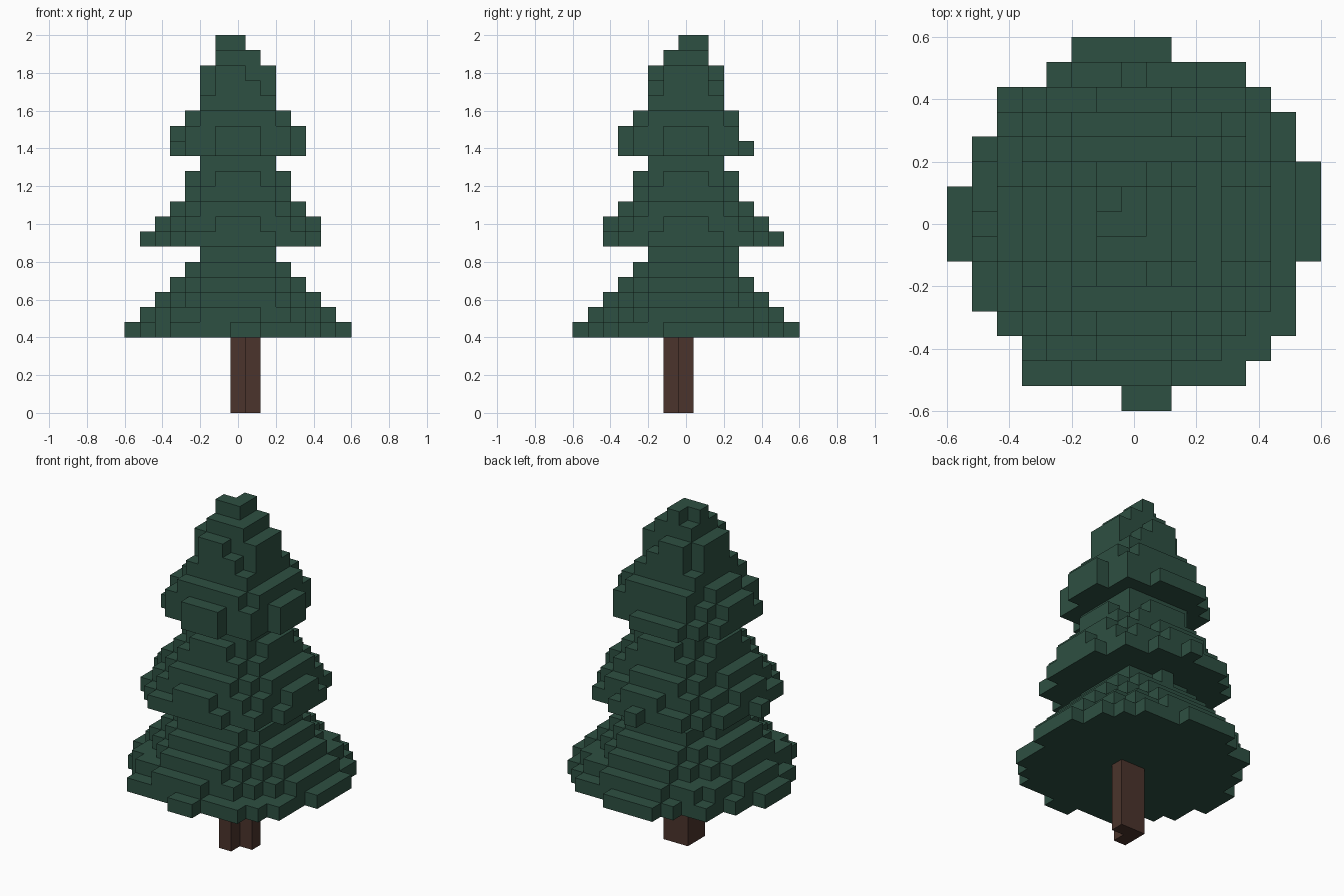
import bpy
import math
import random
from mathutils import Vector

random.seed(4)
CELL = 0.08

cube = bpy.data.objects.get("Cube")
if cube:
    bpy.data.objects.remove(cube, do_unlink=True)


def make_material(name, color):
    mat = bpy.data.materials.new(name)
    mat.use_nodes = True
    mat.diffuse_color = color
    mat.node_tree.nodes["Principled BSDF"].inputs["Base Color"].default_value = color
    return mat


def build_blocks(name, cells, mat):
    """Skin a set of grid cells with outward quads on the exposed sides only."""
    verts, faces = {}, []
    for cell in sorted(cells):
        centre = Vector(cell)
        for axis in range(3):
            for sign in (-1, 1):
                normal = Vector((0, 0, 0))
                normal[axis] = sign
                if tuple(int(c) for c in centre + normal) in cells:
                    continue
                u = Vector((0, 0, 0))
                u[(axis + 1) % 3] = 1
                v = normal.cross(u)
                quad = []
                for a, b in ((-1, -1), (1, -1), (1, 1), (-1, 1)):
                    corner = centre + (normal + u * a + v * b) / 2
                    quad.append(verts.setdefault(tuple(corner), len(verts)))
                faces.append(quad)
    points = [(x * CELL, y * CELL, (z + 0.5) * CELL) for x, y, z in verts]
    mesh = bpy.data.meshes.new(name)
    mesh.from_pydata(points, [], faces)
    mesh.materials.append(mat)
    obj = bpy.data.objects.new(name, mesh)
    bpy.context.collection.objects.link(obj)
    return obj


def ragged_disc(radius, level):
    """Round layer whose rim cells come and go a little."""
    limit = math.floor(radius)
    span = range(-limit, limit + 1)
    return {(x, y, level) for x in span for y in span
            if math.hypot(x, y) <= radius + random.uniform(-0.13, 0.13)}


green = make_material("pine green", (0.027, 0.080, 0.054, 1))
brown = make_material("bark brown", (0.070, 0.034, 0.025, 1))

# Trunk: three columns in an L
trunk = {(x, y, z) for x, y in ((0, -1), (0, 0), (1, 0)) for z in range(5)}
build_blocks("trunk", trunk, brown)

# Lowest branches: first and last cell of each row, front to back
foliage = set()
rows = [(0, 1), (-4, 4), (-4, 5), (-5, 6), (-6, 6), (-6, 6), (-7, 7), (-7, 7),
        (-7, 7), (-6, 7), (-6, 6), (-5, 6), (-5, 5), (-3, 4), (-2, 1)]
for y, (first, last) in enumerate(rows, -7):
    foliage |= {(x, y, 5) for x in range(first, last + 1)}

# Three tapering tiers: layer radii in cells, bottom to top
tiers = [6.4, 5.55, 4.6, 3.7, 3.1,
         5.8, 5.25, 4.5, 3.7, 3.3, 2.9,
         4.4, 4.2, 3.65, 2.9, 2.4, 2.3, 1.55]
for level, radius in enumerate(tiers, 6):
    foliage |= ragged_disc(radius, level)

# Stray twigs on the middle tier, gaps in the rim, and the tip
foliage |= {(-6, 0, 11), (0, 6, 11)}
foliage -= {(-3, y, 10) for y in range(-3, 4)}
foliage -= {(x, 4, 18) for x in range(-4, 5)}
foliage |= {(-1, 0, 24), (0, 0, 24), (0, 1, 24)}
build_blocks("foliage", foliage, green)
